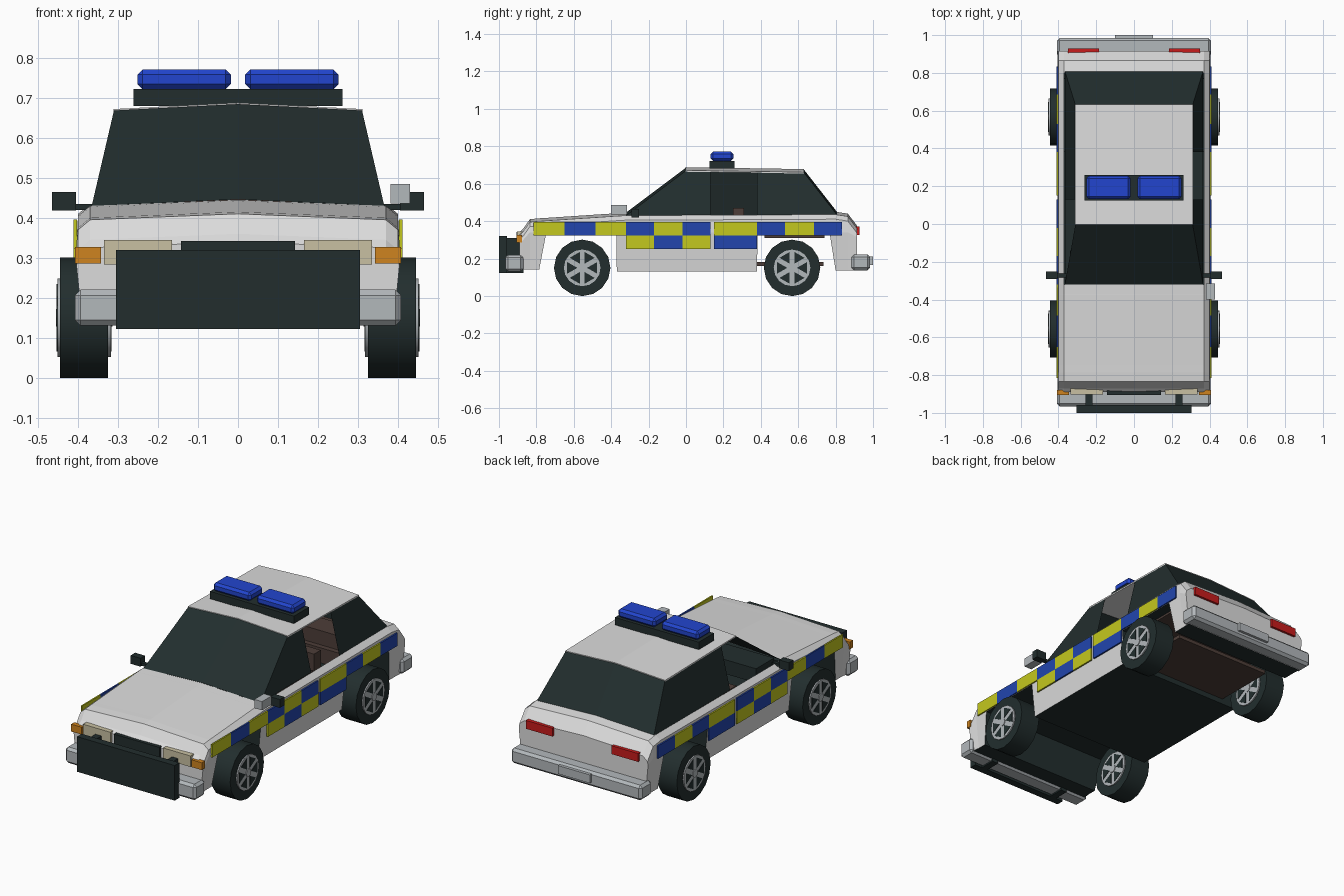
import bpy, bmesh, math
from mathutils import Matrix, Vector

if "Cube" in bpy.data.objects:
    bpy.data.objects.remove(bpy.data.objects["Cube"], do_unlink=True)


def material(name, r, g, b):
    m = bpy.data.materials.new(name)
    m.use_nodes = True
    m.diffuse_color = (r, g, b, 1)
    m.node_tree.nodes["Principled BSDF"].inputs["Base Color"].default_value = (r, g, b, 1)
    return m


WHITE = material("white paint", .72, .72, .72)
DARK = material("black", .016, .027, .027)
BLUE = material("lamp blue", .016, .06, .62)
CHECK = material("check blue", .016, .06, .42)
YELLOW = material("check yellow", .55, .58, .013)
RED = material("red lens", .58, .012, .012)
ORANGE = material("orange lens", .62, .23, .014)
CREAM = material("headlight cream", .58, .53, .36)
SILVER = material("silver", .45, .48, .5)
BROWN = material("seat brown", .075, .048, .04)


def finish(name, bm, *mats):
    me = bpy.data.meshes.new(name)
    bm.to_mesh(me)
    bm.free()
    ob = bpy.data.objects.new(name, me)
    for m in mats:
        me.materials.append(m)
    bpy.context.scene.collection.objects.link(ob)
    return ob


def box(name, mat, x, y, z, bevel=0):
    """Box given by its (min, max) range on each axis."""
    bm = bmesh.new()
    size = [r[1] - r[0] for r in (x, y, z)]
    mid = [(r[1] + r[0]) / 2 for r in (x, y, z)]
    bmesh.ops.create_cube(bm, size=1, matrix=Matrix.Translation(mid) @ Matrix.Diagonal((*size, 1)))
    if bevel:
        bmesh.ops.bevel(bm, geom=bm.edges[:], offset=bevel, segments=1, affect='EDGES')
    return finish(name, bm, mat)


def pair(name, mat, x, y, z, bevel=0):
    """The same box on both sides."""
    box("left_" + name, mat, x, y, z, bevel)
    box("right_" + name, mat, (-x[1], -x[0]), y, z, bevel)


# Body shell: cross-sections lofted along y, with the underside rising over the wheels
# Each station: y, shoulder height, underside height
stations = [
    (-.89, .325, .14), (-.87, .345, .14), (-.835, .395, .14), (-.785, .4, .14),
    (-.75, .402, .322), (-.372, .427, .322), (-.37, .427, .13), (-.32, .43, .13),
    (.38, .433, .13), (.382, .433, .322), (.77, .435, .322), (.8, .435, .135),
    (.865, .425, .135), (.915, .36, .135)]
bm = bmesh.new()
rings = []
for y, top, low in stations:
    mid = min(.34, top - .045)
    half = [(.37, top), (.4, top - .025), (.404, mid), (.404 - (mid - low) * .1, low)]
    ring = [(0, top + .015)] + half + [(-x, z) for x, z in reversed(half)]
    rings.append([bm.verts.new((x, y, z)) for x, z in ring])
n = len(rings[0])
for i in range(len(rings) - 1):
    a, b = rings[i], rings[i + 1]
    cabin = stations[i][0] > -.33 and stations[i + 1][0] < .81
    for j in range(n):
        if cabin and j in (0, n - 1):
            continue
        k = (j + 1) % n
        f = bm.faces.new((a[j], a[k], b[k], b[j]))
        f.material_index = 1 if j == 4 else 0
bm.faces.new(rings[0])
bm.faces.new(rings[-1])
bmesh.ops.recalc_face_normals(bm, faces=bm.faces[:])
finish("body_shell", bm, WHITE, DARK)

# Dark cabin lining, open at the top
bm = bmesh.new()
bmesh.ops.create_cube(bm, size=1, matrix=Matrix.Translation((0, .24, .38)) @ Matrix.Diagonal((.73, 1.1, .09, 1)))
bmesh.ops.delete(bm, geom=[f for f in bm.faces if f.normal.z > .5], context='FACES')
bmesh.ops.reverse_faces(bm, faces=bm.faces[:])
finish("cabin_lining", bm, DARK)

# Glasshouse: side panes, windscreen and rear window; two side panes are open
bm = bmesh.new()
base_y, roof_y = (-.32, .13, .38, .81), (0, .13, .38, .63)
lower, upper = {}, {}
for s in (-1, 0, 1):
    rise = .016 if s == 0 else 0
    for i in range(4):
        lower[s, i] = bm.verts.new((s * .366, base_y[i], .43 + rise))
        upper[s, i] = bm.verts.new((s * .31, roof_y[i], (.67, .668, .666, .66)[i] + rise))
for s in (-1, 1):
    for i in range(3):
        if (s, i) not in ((1, 1), (-1, 0)):
            bm.faces.new((lower[s, i], lower[s, i + 1], upper[s, i + 1], upper[s, i]))
    for end in (0, 3):
        bm.faces.new((lower[0, end], lower[s, end], upper[s, end], upper[0, end]))
for v in [v for v in bm.verts if not v.link_faces]:
    bm.verts.remove(v)
bmesh.ops.recalc_face_normals(bm, faces=bm.faces[:])
for f in bm.faces:
    if f.normal.dot(f.calc_center_median() - Vector((0, .25, .5))) < 0:
        f.normal_flip()
finish("windows", bm, DARK)

# Crowned roof panel
bm = bmesh.new()
rows = [[bm.verts.new((x, y, z + c)) for x, c in ((-.312, 0), (0, .016), (.312, 0))]
        for y, z in ((-.002, .672), (.632, .662))]
for j in (0, 1):
    bm.faces.new((rows[0][j], rows[0][j + 1], rows[1][j + 1], rows[1][j]))
roof = finish("roof", bm, WHITE)
solid = roof.modifiers.new("thickness", 'SOLIDIFY')
solid.thickness = .008

# Seats and rear floor
pair("front_seat_cushion", BROWN, (.06, .3), (-.02, .24), (.34, .38))
pair("front_seat_back", BROWN, (.06, .3), (.25, .31), (.34, .47))
box("rear_bench", BROWN, (-.34, .34), (.42, .74), (.31, .42))
box("rear_bench_back", BROWN, (-.32, .32), (.45, .58), (.42, .5))
box("rear_floor", BROWN, (-.3, .3), (.38, .735), (.16, .18))
box("dashboard", DARK, (-.34, .34), (-.3, -.14), (.36, .44))

# Check plates along both sides
columns = [-.815, -.65, -.485, -.32, -.17, -.02, .13, .15, .38, .53, .685, .835]
spans = [(a, b) for a, b in zip(columns, columns[1:]) if b - a > .05]
for i, span in enumerate(spans):
    first, second = (YELLOW, CHECK) if i % 2 == 0 else (CHECK, YELLOW)
    pair("upper_check_%d" % i, first, (.403, .411), span, (.323, .396))
    if 3 <= i <= 6:
        pair("lower_check_%d" % i, second, (.402, .411), span, (.25, .323))

# Bumpers, push bar and number plate
box("front_bumper", SILVER, (-.408, .408), (-.965, -.87), (.13, .22), .014)
box("rear_bumper", SILVER, (-.408, .408), (.885, .985), (.137, .222), .014)
box("rear_plate", SILVER, (-.1, .1), (.983, 1), (.165, .212))
box("push_bar", DARK, (-.305, .305), (-1, -.958), (.122, .32))
pair("push_bar_mount", DARK, (.22, .258), (-.96, -.87), (.122, .31))

# Lamps and grille
box("grille", DARK, (-.142, .142), (-.905, -.87), (.23, .342))
pair("headlight", CREAM, (.165, .335), (-.903, -.87), (.283, .345))
pair("front_indicator", ORANGE, (.343, .408), (-.906, -.878), (.286, .327))
pair("tail_light", RED, (.185, .35), (.9, .928), (.325, .372))

# Mirrors and spot lamp
pair("mirror", DARK, (.405, .466), (-.292, -.252), (.418, .465))
pair("mirror_arm", DARK, (.355, .41), (-.282, -.262), (.42, .435))
box("spot_lamp", SILVER, (.382, .43), (-.4, -.315), (.436, .485))

# Roof light bar
box("light_bar_base", DARK, (-.262, .262), (.125, .26), (.68, .722))
pair("light_bar_lamp", BLUE, (.018, .252), (.132, .254), (.722, .771), .013)


# Wheels: tyre, rim disc and dark gaps between six spokes
def cylinder(bm, segments, radius, width, where, index):
    before = set(bm.faces)
    bmesh.ops.create_cone(bm, cap_ends=True, segments=segments, radius1=radius, radius2=radius,
                          depth=width, matrix=where)
    for f in set(bm.faces) - before:
        f.material_index = index


for side, x in (("left", .385), ("right", -.385)):
    for end, y in (("front", -.555), ("rear", .567)):
        bm = bmesh.new()
        axle = Matrix.Translation((x, y, .15)) @ Matrix.Rotation(math.pi / 2, 4, 'Y')
        cylinder(bm, 16, .151, .12, axle, 0)
        cylinder(bm, 16, .098, .134, axle, 1)
        for k in range(6):
            spin = Matrix.Rotation(k * math.tau / 6, 4, 'Z')
            gap = spin @ Matrix.Translation((0, .062, 0)) @ Matrix.Rotation(math.pi, 4, 'Z')
            cylinder(bm, 3, .036, .138, axle @ gap, 0)
        cylinder(bm, 8, .022, .142, axle, 1)
        wheel = finish(side + "_" + end + "_wheel", bm, DARK, SILVER)
        bpy.ops.object.select_all(action='DESELECT')
        wheel.select_set(True)
        bpy.context.view_layer.objects.active = wheel
        bpy.ops.object.shade_smooth_by_angle(angle=math.radians(30))
